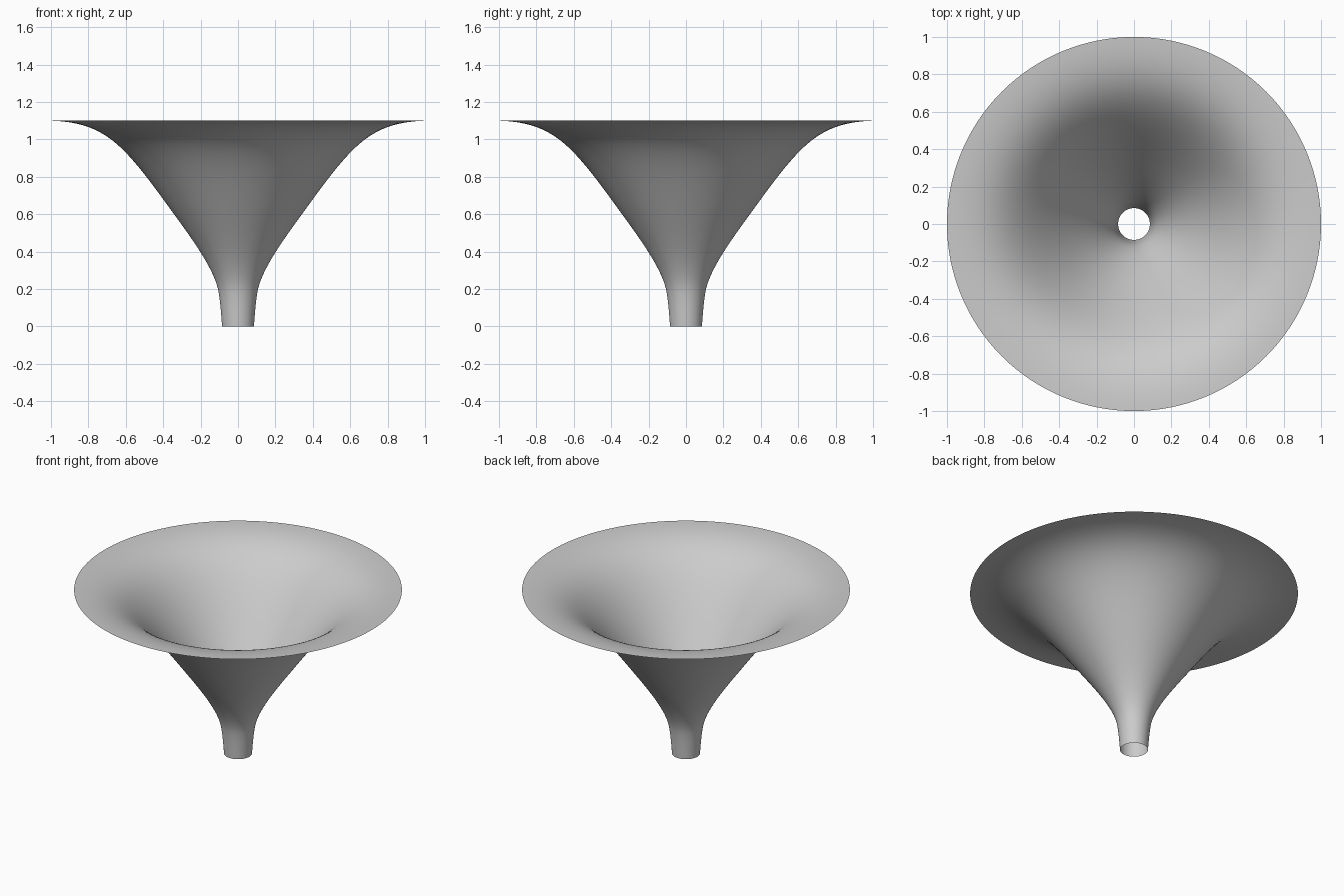
import bpy
import bmesh
import math
from mathutils import Vector
from mathutils.geometry import interpolate_bezier

SEGMENTS = 128

default_cube = bpy.data.objects.get("Cube")
if default_cube:
    bpy.data.objects.remove(default_cube, do_unlink=True)

# One plain grey
grey = bpy.data.materials.new("light grey")
grey.use_nodes = True
colour = (0.6, 0.6, 0.6, 1)
grey.diffuse_color = colour
grey.node_tree.nodes["Principled BSDF"].inputs["Base Color"].default_value = colour

# Profile as Bezier spans of (radius, height): spout, throat, flare
spans = [
    ((0.085, 0), (0.09, 0.06), (0.094, 0.13), (0.105, 0.19), 10),
    ((0.105, 0.19), (0.13, 0.32), (0.27, 0.5), (0.4, 0.68), 20),
    ((0.4, 0.68), (0.62, 0.98), (0.72, 1.09), (1, 1.1), 28),
]
profile = []
for *points, steps in spans:
    curve = interpolate_bezier(*[Vector((r, 0, z)) for r, z in points], steps)
    profile += curve[1:] if profile else curve

# Thin open funnel, turned round the upright axis
bm = bmesh.new()
verts = [bm.verts.new(p) for p in profile]
edges = [bm.edges.new(pair) for pair in zip(verts, verts[1:])]
bmesh.ops.spin(bm, geom=verts + edges, cent=(0, 0, 0), axis=(0, 0, 1),
               angle=math.tau, steps=SEGMENTS, use_merge=False)
bmesh.ops.remove_doubles(bm, verts=bm.verts, dist=0.0001)
bmesh.ops.recalc_face_normals(bm, faces=bm.faces)
for face in bm.faces:
    face.smooth = True

mesh = bpy.data.meshes.new("funnel")
bm.to_mesh(mesh)
bm.free()
mesh.materials.append(grey)
funnel = bpy.data.objects.new("funnel", mesh)
bpy.context.collection.objects.link(funnel)
